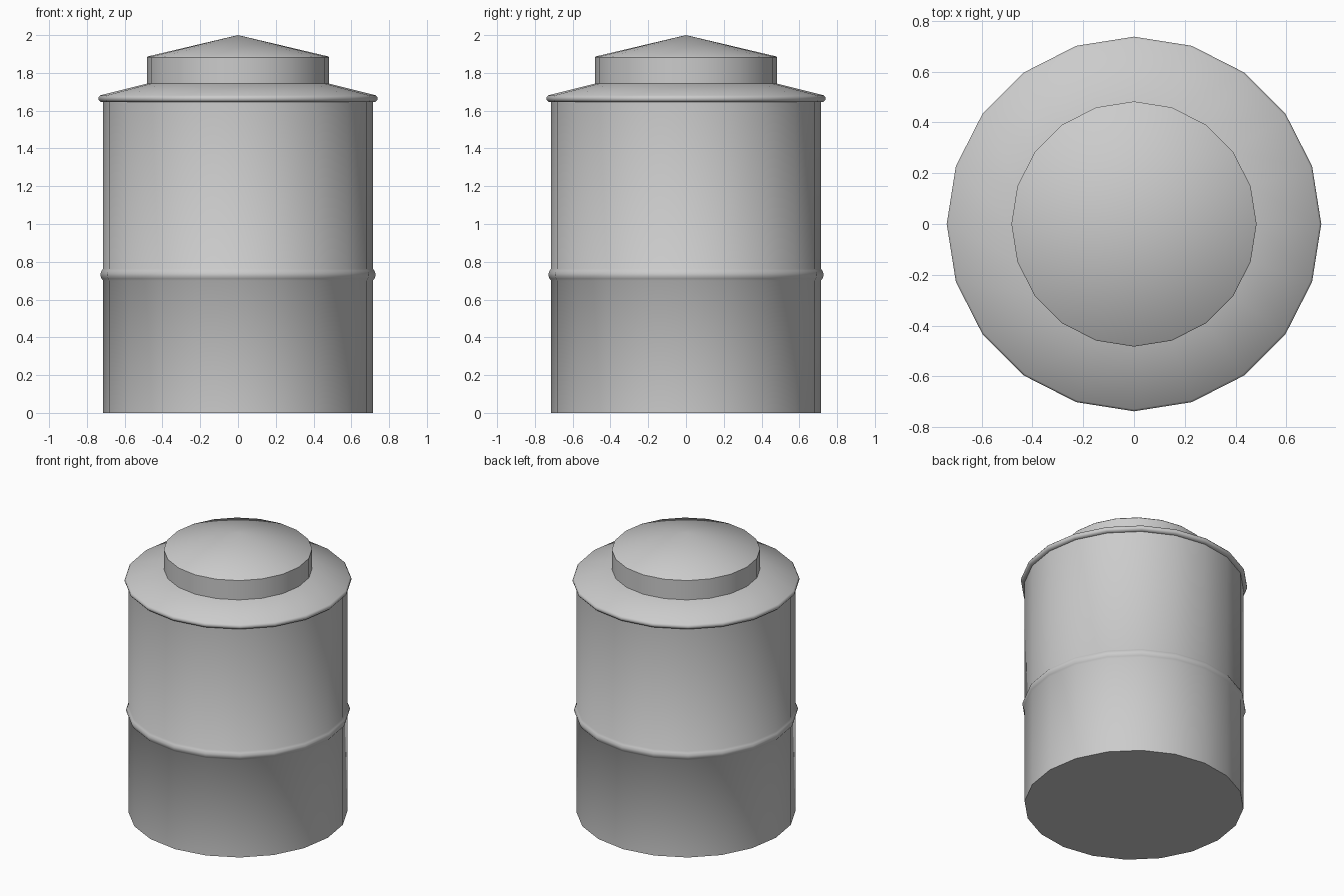
import bpy, bmesh, math

if "Cube" in bpy.data.objects:
    bpy.data.objects.remove(bpy.data.objects["Cube"])

SIDES = 20


def lathe(name, profile, angle=35):
    """Revolve (radius, z) points, listed bottom to top, around z."""
    bm = bmesh.new()
    rings = []
    for r, z in profile:
        if r == 0:
            rings.append([bm.verts.new((0, 0, z))] * SIDES)
        else:
            rings.append([bm.verts.new((r * math.cos(2 * math.pi * j / SIDES),
                                        r * math.sin(2 * math.pi * j / SIDES), z))
                          for j in range(SIDES)])
    for lower, upper in zip(rings, rings[1:]):
        for j in range(SIDES):
            k = (j + 1) % SIDES
            corners = dict.fromkeys((lower[j], lower[k], upper[k], upper[j]))
            bm.faces.new(list(corners))
    mesh = bpy.data.meshes.new(name)
    bm.to_mesh(mesh)
    bm.free()
    obj = bpy.data.objects.new(name, mesh)
    bpy.context.collection.objects.link(obj)
    bpy.ops.object.select_all(action='DESELECT')
    obj.select_set(True)
    bpy.context.view_layer.objects.active = obj
    bpy.ops.object.shade_smooth_by_angle(angle=math.radians(angle))
    return obj


R = 0.714

# Drum wall with closed base and a raised bead around the middle
bead = [(R, 0.70), (0.722, 0.71), (0.728, 0.725), (0.728, 0.738), (0.722, 0.753), (R, 0.764)]
lathe("drum_body", [(0, 0), (R, 0)] + bead + [(R, 1.645)], 60)

# Rolled rim and sloping shoulder
lathe("shoulder_lid", [(R, 1.645), (0.729, 1.647), (0.738, 1.658), (0.738, 1.67),
                       (0.73, 1.681), (0.483, 1.743)], 60)

# Raised round cap with a shallow cone top
lathe("top_cap", [(0.483, 1.743), (0.483, 1.882), (0.478, 1.887), (0, 2.0)], 40)
